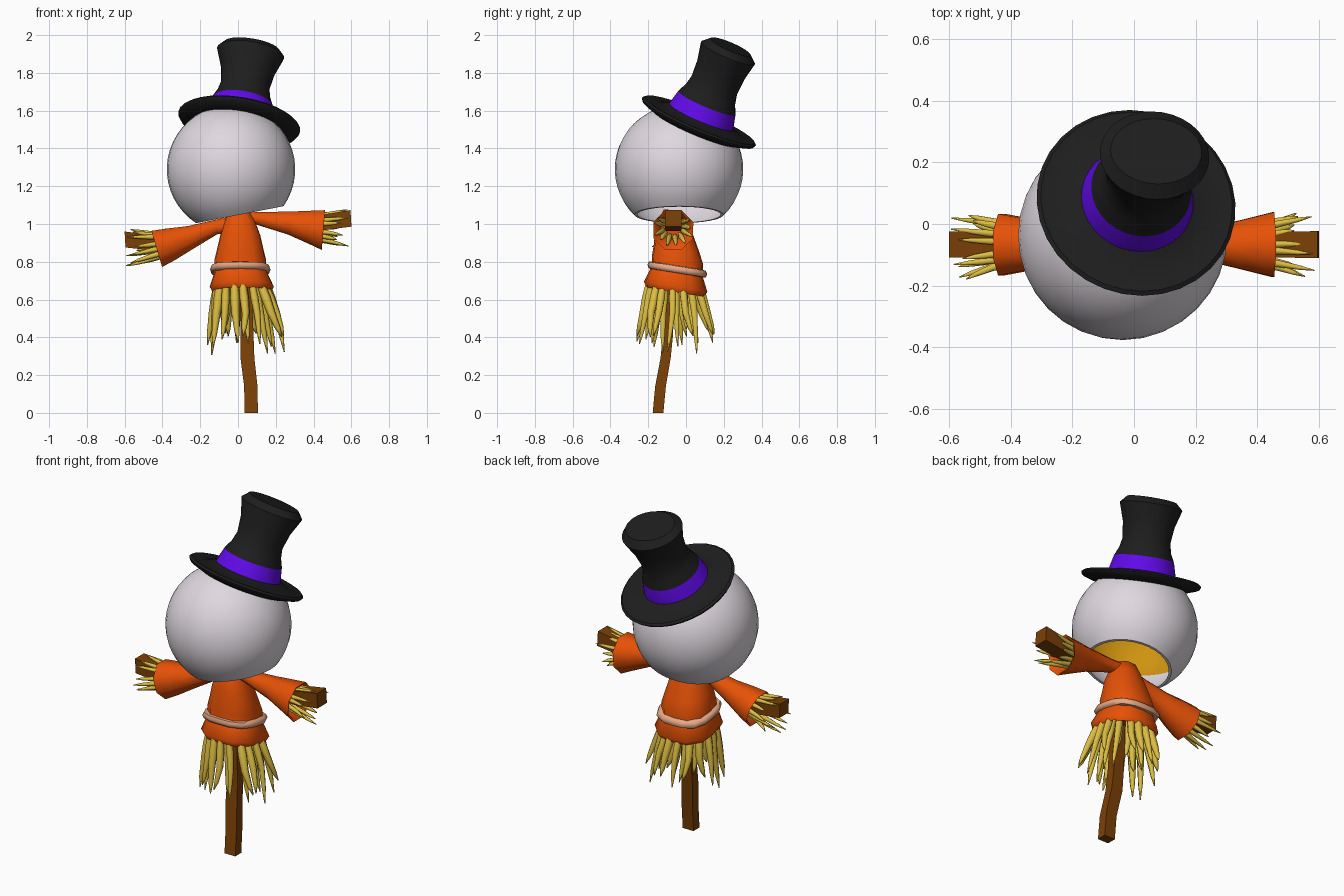
import bpy, bmesh, math, random
from mathutils import Vector

if "Cube" in bpy.data.objects:
    bpy.data.objects.remove(bpy.data.objects["Cube"])

random.seed(4)


def material(name, r, g, b):
    m = bpy.data.materials.new(name)
    m.diffuse_color = (r, g, b, 1)
    m.use_nodes = True
    m.node_tree.nodes["Principled BSDF"].inputs["Base Color"].default_value = m.diffuse_color
    return m


WHITE = material("pale_head", .74, .69, .74)
GOLD = material("inner_gold", .62, .29, .005)
BLACK = material("hat_black", .013, .013, .013)
VIOLET = material("band_violet", .12, .003, .82)
ORANGE = material("shirt_orange", .82, .085, .002)
ROPE = material("rope_tan", .85, .42, .25)
STRAW = material("straw_yellow", .72, .51, .055)
WOOD = material("wood_brown", .20, .052, .002)


def add_loft(bm, rings, sides, axis=None, phase=0.0, bands=(), square=0.0):
    """Skin rings of (centre, radius or (radius_u, radius_v)) and cap both ends."""
    pts = [Vector(c) for c, _ in rings]
    loops = []
    for i, (c, r) in enumerate(rings):
        d = Vector(axis) if axis else pts[min(i + 1, len(pts) - 1)] - pts[max(i - 1, 0)]
        d.normalize()
        u = d.cross(Vector((0, 1, 0))).normalized()
        v = d.cross(u)
        ra, rb = r if isinstance(r, tuple) else (r, r)
        loop = []
        for k in range(sides):
            a = phase + math.tau * k / sides
            q = 1 + square * math.sin(2 * a) ** 2
            loop.append(bm.verts.new(pts[i] + u * ra * q * math.cos(a) + v * rb * q * math.sin(a)))
        loops.append(loop)
    for i in range(len(loops) - 1):
        for k in range(sides):
            j = (k + 1) % sides
            f = bm.faces.new((loops[i][k], loops[i][j], loops[i + 1][j], loops[i + 1][k]))
            f.material_index = 1 if i in bands else 0
    bm.faces.new(loops[0])
    cap = bm.faces.new(loops[-1])
    cap.material_index = 1 if len(loops) - 2 in bands else 0


def finish(name, bm, mats, angle=40):
    bmesh.ops.recalc_face_normals(bm, faces=bm.faces)
    me = bpy.data.meshes.new(name)
    bm.to_mesh(me)
    bm.free()
    ob = bpy.data.objects.new(name, me)
    bpy.context.collection.objects.link(ob)
    for m in mats:
        me.materials.append(m)
    bpy.ops.object.select_all(action='DESELECT')
    ob.select_set(True)
    bpy.context.view_layer.objects.active = ob
    bpy.ops.object.shade_smooth_by_angle(angle=math.radians(angle))


def loft(name, rings, sides, mats, angle=40, **options):
    bm = bmesh.new()
    add_loft(bm, rings, sides, **options)
    finish(name, bm, mats, angle)


def lathe(name, base, axis, profile, sides, mats, bands=()):
    """Profile of (radius, height) turned about a tilted axis."""
    n = Vector(axis).normalized()
    rings = [(Vector(base) + n * h, r) for r, h in profile]
    loft(name, rings, sides, mats, axis=axis, bands=bands)


# Hollow head: outer ball, open at the bottom, gold inside
R, RI, CUT, N = .34, .330, -.245, 18
outer_end, inner_end = math.acos(CUT / R), math.acos(CUT / RI)
profile, gold = [], []
for i in range(N + 1):
    a = .01 + (outer_end - .01) * i / N
    profile.append((R * math.sin(a), R * math.cos(a)))
for i in range(N + 1):
    a = inner_end + (.01 - inner_end) * i / N
    profile.append((RI * math.sin(a), RI * math.cos(a)))
    if RI * math.cos(a) > CUT + .16:
        gold.append(N + 1 + i)
lathe("head", (-.037, -.037, 1.29), (-.19, 0, .98), profile, 32, [WHITE, GOLD], gold)

# Tilted top hat with a coloured band
hat = [(.14, -.05), (.25, -.06), (.318, -.036), (.327, -.022), (.315, -.012),
       (.25, -.018), (.184, .008), (.164, .088), (.142, .135), (.130, .19),
       ((.145, .135), .28), ((.180, .155), .378), ((.150, .115), .413)]
lathe("top_hat", (.01, .077, 1.562), (.15, .385, .91), hat, 32, [BLACK, VIOLET], {6})

# Shirt body, leaning slightly, with a squarish section
torso = [((.02, -.05, .69), .10), ((.02, -.055, .64), .155), ((.02, -.055, .668), .170),
         ((.015, -.05, .735), .143), ((.012, -.045, .77), .136), ((.012, -.045, .81), .137),
         ((.012, -.05, .87), .122), ((.012, -.06, .94), .106), ((.01, -.065, 1.01), .082),
         ((.005, -.065, 1.07), .052)]
loft("shirt_body", torso, 12, [ORANGE], axis=(0, .16, 1), square=.12, angle=60)

# Rope belt
belt = [((.012, -.046, z), r) for r, z in
        ((.13, .738), (.153, .742), (.160, .759), (.153, .776), (.13, .780))]
loft("rope_belt", belt, 16, [ROPE], axis=(0, .16, 1), square=.12, angle=60)

# Flared sleeves, hollow at the cuff
Y = -.067
loft("left_sleeve", [((.02, Y, 1.0), .055), ((-.12, Y, .983), .042), ((-.25, Y, .93), .066),
                     ((-.35, Y, .895), .092), ((-.43, Y, .868), .108), ((-.425, Y, .87), .096),
                     ((-.33, Y, .90), .07)], 8, [ORANGE], axis=(-.95, 0, -.28), phase=.39, angle=60)
loft("right_sleeve", [((-.02, Y, 1.02), .05), ((.10, Y, 1.03), .036), ((.27, Y, 1.005), .066),
                      ((.37, Y, .985), .092), ((.452, Y, .968), .114), ((.445, Y, .968), .100),
                      ((.35, Y, .985), .07)], 8, [ORANGE], axis=(.99, 0, -.08), phase=.39, angle=60)

# Wooden post, square in section
Q = math.pi / 4
post = [((.07, -.148, 0), (.050, .040)), ((.068, -.135, .14), (.050, .040)),
        ((.05, -.108, .29), (.052, .038)), ((.048, -.095, .42), (.048, .038)),
        ((.042, -.09, .62), (.045, .038)), ((.01, -.065, 1.06), (.045, .038))]
loft("post", post, 4, [WOOD], axis=(0, 0, 1), phase=Q, angle=30)

# Crossbar, thin inside the sleeves and showing beyond the cuffs
bar = [((-.598, Y, .918), .060), ((-.43, Y, .898), .058), ((-.33, Y, .905), .050),
       ((-.12, Y, .983), .030), ((.1, Y, 1.03), .028), ((.30, Y, 1.0), .046),
       ((.43, Y, 1.005), .058), ((.598, Y, 1.03), .062)]
loft("crossbar", bar, 4, [WOOD], axis=(1, 0, .06), phase=Q, angle=30)


def strand(bm, a, b, c, w):
    """One tapered, bent piece of straw from a through b to c."""
    a, b, c = Vector(a), Vector(b), Vector(c)
    m = a.lerp(b, .5)
    e = b.lerp(c, .55) + (b - a) * .08
    add_loft(bm, [(a, w * .8), (m, w), (b, w * .85), (e, w * .55), (c, w * .12)], 6)


# Straw skirt hanging from the hem
bm = bmesh.new()
for count, r0, r1, r2, z2 in ((17, .13, .17, .205, .37), (9, .08, .10, .125, .38)):
    for k in range(count):
        t = math.tau * (k + random.uniform(-.2, .2)) / count
        s = t + random.uniform(-.16, .16)
        f = random.uniform(.92, 1.1)
        zt = z2 + random.uniform(-.07, .07)

        def at(r, ang, z, x=.03):
            return (x + r * math.cos(ang), -.065 + r * math.sin(ang), z)
        strand(bm, at(r0, t, .69, .02), at(r1 * f, t, .53, .035), at(r2 * f, s, zt, .045),
               random.uniform(.021, .026))
finish("straw_skirt", bm, [STRAW], 80)

# Straw hands fanning out of the cuffs
for name, side, z0, z1 in (("left_hand_straw", -1, .895, .865), ("right_hand_straw", 1, .985, .975)):
    bm = bmesh.new()
    for k in range(13):
        t = math.tau * (k + random.uniform(-.25, .25)) / 13
        cy, cz = math.cos(t), math.sin(t)
        f = random.uniform(.85, 1.1)
        x2 = random.uniform(.52, .595)
        strand(bm, (side * .36, Y + .055 * cy, z0 + .05 * cz),
               (side * .46, Y + .075 * cy, (z0 + z1) / 2 + .07 * cz),
               (side * x2, Y + .105 * cy * f, z1 + .10 * cz * f), .0155)
    finish(name, bm, [STRAW], 80)
